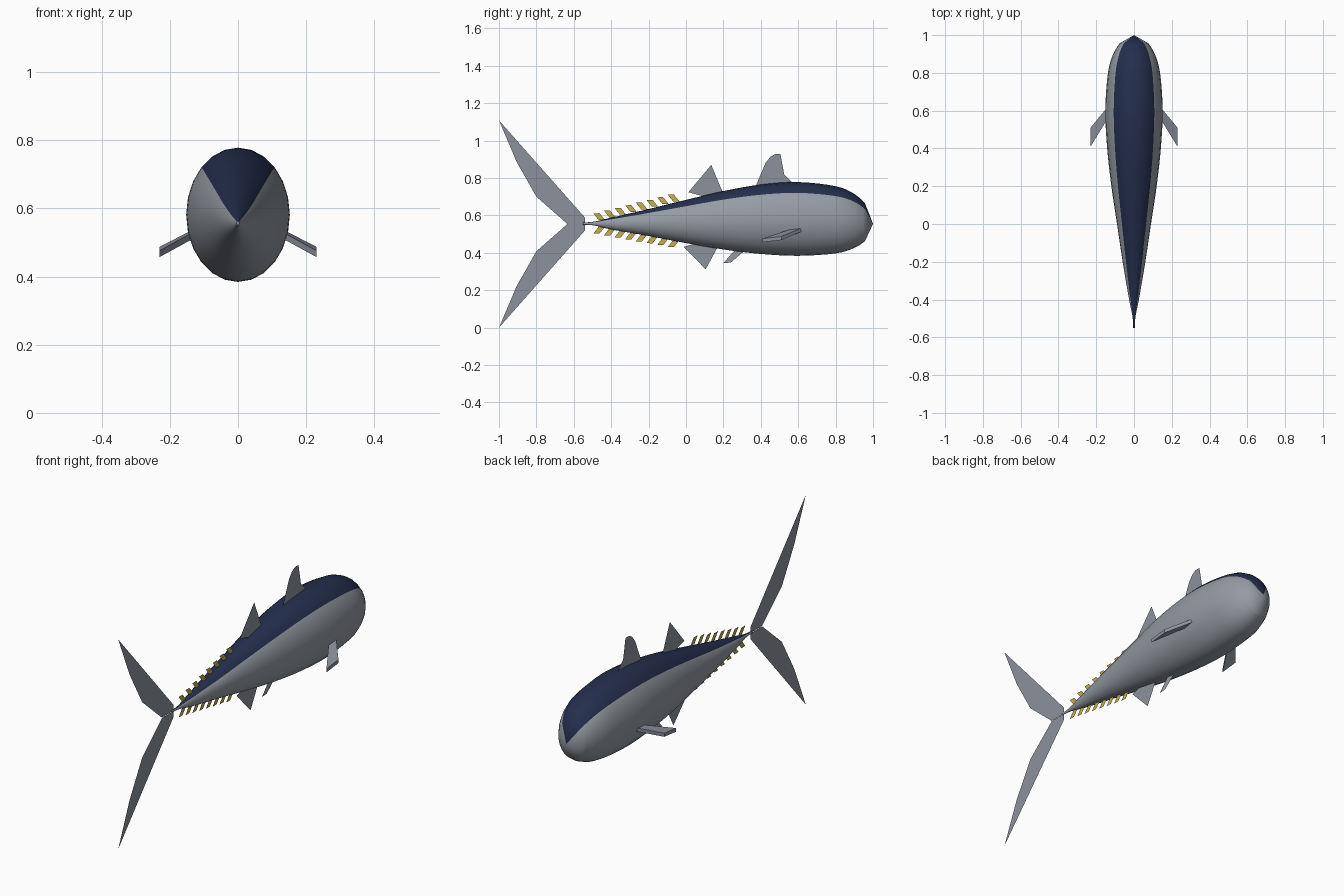
import bpy, math

if "Cube" in bpy.data.objects:
    bpy.data.objects.remove(bpy.data.objects["Cube"])


def material(name, rgb):
    m = bpy.data.materials.new(name)
    m.diffuse_color = (*rgb, 1)
    m.use_nodes = True
    m.node_tree.nodes["Principled BSDF"].inputs["Base Color"].default_value = m.diffuse_color
    return m


SILVER = material("silver", (0.30, 0.33, 0.37))
NAVY = material("navy", (0.018, 0.028, 0.075))
FIN = material("fin_grey", (0.26, 0.285, 0.335))
YELLOW = material("finlet_yellow", (0.56, 0.42, 0.07))
AXIS = 0.555


def build(name, verts, faces, *mats):
    me = bpy.data.meshes.new(name)
    me.from_pydata(verts, [], faces)
    for m in mats:
        me.materials.append(m)
    ob = bpy.data.objects.new(name, me)
    bpy.context.collection.objects.link(ob)
    return ob


def flat_fin(name, points, mat):
    """Paper-thin fin in the middle plane, given as (y, z) points, facing +x."""
    area = sum(a[0] * b[1] - b[0] * a[1] for a, b in zip(points, points[1:] + points[:1]))
    if area < 0:
        points = points[::-1]
    return build(name, [(0, y, z) for y, z in points], [tuple(range(len(points)))], mat)


def smooth_sections(keys, steps):
    """Catmull-Rom interpolation of the section table."""
    out = []
    for i in range(len(keys) - 1):
        p = [keys[max(0, min(len(keys) - 1, i + k))] for k in (-1, 0, 1, 2)]
        for s in range(steps):
            t = s / steps
            out.append([0.5 * (2 * b + (c - a) * t + (2 * a - 5 * b + 4 * c - d) * t * t
                               + (3 * b - a - 3 * c + d) * t ** 3) for a, b, c, d in zip(*p)])
    return out + [keys[-1]]


# Body: oval sections (y, half width, top, bottom) lofted from tail to nose
SECTIONS = [
    (-0.55, 0.004, 0.562, 0.550), (-0.49, 0.008, 0.567, 0.546),
    (-0.40, 0.026, 0.588, 0.525), (-0.20, 0.060, 0.634, 0.490),
    (0.00, 0.090, 0.683, 0.452), (0.20, 0.120, 0.730, 0.418),
    (0.40, 0.142, 0.765, 0.394), (0.60, 0.152, 0.778, 0.384),
    (0.80, 0.138, 0.756, 0.397), (0.90, 0.110, 0.715, 0.426),
    (0.957, 0.076, 0.664, 0.462)]
SIDES = 24
verts, faces = [], []
rings = smooth_sections(SECTIONS, 4)
for y, w, top, bottom in rings:
    mid, h = (top + bottom) / 2, (top - bottom) / 2
    for i in range(SIDES):
        a = math.tau * i / SIDES
        verts.append((w * math.cos(a), y, mid + h * math.sin(a)))
for r in range(len(rings) - 1):
    for i in range(SIDES):
        j = (i + 1) % SIDES
        faces.append((r * SIDES + i, (r + 1) * SIDES + i, (r + 1) * SIDES + j, r * SIDES + j))
last = (len(rings) - 1) * SIDES
nose = len(verts)
verts.append((0, 1.0, AXIS))
for i in range(SIDES):
    faces.append((last + i, nose, last + (i + 1) % SIDES))
faces.append(tuple(range(SIDES)))
body = build("body", verts, faces, SILVER, NAVY)
for k, p in enumerate(body.data.polygons):
    p.use_smooth = True
    # dark back covers the top quarter of every section
    if k < len(faces) - 1 and 3 <= k % SIDES < 9:
        p.material_index = 1

# Tail fin: two mirrored swept lobes
lobe = [(-0.54, AXIS), (-0.54, 0.588), (-1.0, 1.108), (-0.905, 0.885), (-0.80, 0.70), (-0.635, AXIS)]
flat_fin("tail_fin_upper", lobe, FIN)
flat_fin("tail_fin_lower", [(y, max(0, 2 * 0.554 - z)) for y, z in lobe], FIN)

# Back and belly fins
flat_fin("front_dorsal_fin", [(0.37, 0.75), (0.425, 0.88), (0.45, 0.912), (0.475, 0.927),
                              (0.505, 0.927), (0.525, 0.82), (0.57, 0.775), (0.50, 0.74)], FIN)
flat_fin("rear_dorsal_fin", [(0.013, 0.724), (0.135, 0.87), (0.198, 0.72), (0.10, 0.70)], FIN)
flat_fin("anal_fin", [(-0.012, 0.432), (0.105, 0.312), (0.17, 0.432), (0.07, 0.455)], FIN)
flat_fin("pelvic_fin", [(0.20, 0.345), (0.24, 0.348), (0.33, 0.425), (0.27, 0.425)], SILVER)

# Finlets: slanted rows above and below the tail stem
for n in range(8):
    y = -0.495 + n * 0.0568
    for side, base, tip in (("upper", 0.575 + n * 0.0143, 0.036), ("lower", 0.540 - n * 0.0103, -0.037)):
        flat_fin(f"finlet_{side}_{n + 1}", [(y, base + tip), (y + 0.032, base + tip * 1.02),
                                            (y + 0.062, base), (y + 0.028, base)], YELLOW)

# Pectoral fins: thin swept plates, mirrored
plate = [(0.135, 0.625, 0.536), (0.23, 0.51, 0.487), (0.23, 0.41, 0.476), (0.135, 0.565, 0.528)]
for side, s in (("right", 1), ("left", -1)):
    v = [(s * x, y, z) for x, y, z in plate] + [(s * x, y, z - 0.019) for x, y, z in plate]
    f = [(0, 3, 2, 1), (4, 5, 6, 7)] + [(i, (i + 1) % 4, (i + 1) % 4 + 4, i + 4) for i in range(4)]
    # plate outline runs clockwise on the right side, so flip there
    f = [q[::-1] for q in f] if s > 0 else f
    build(f"pectoral_fin_{side}", v, f, FIN)
